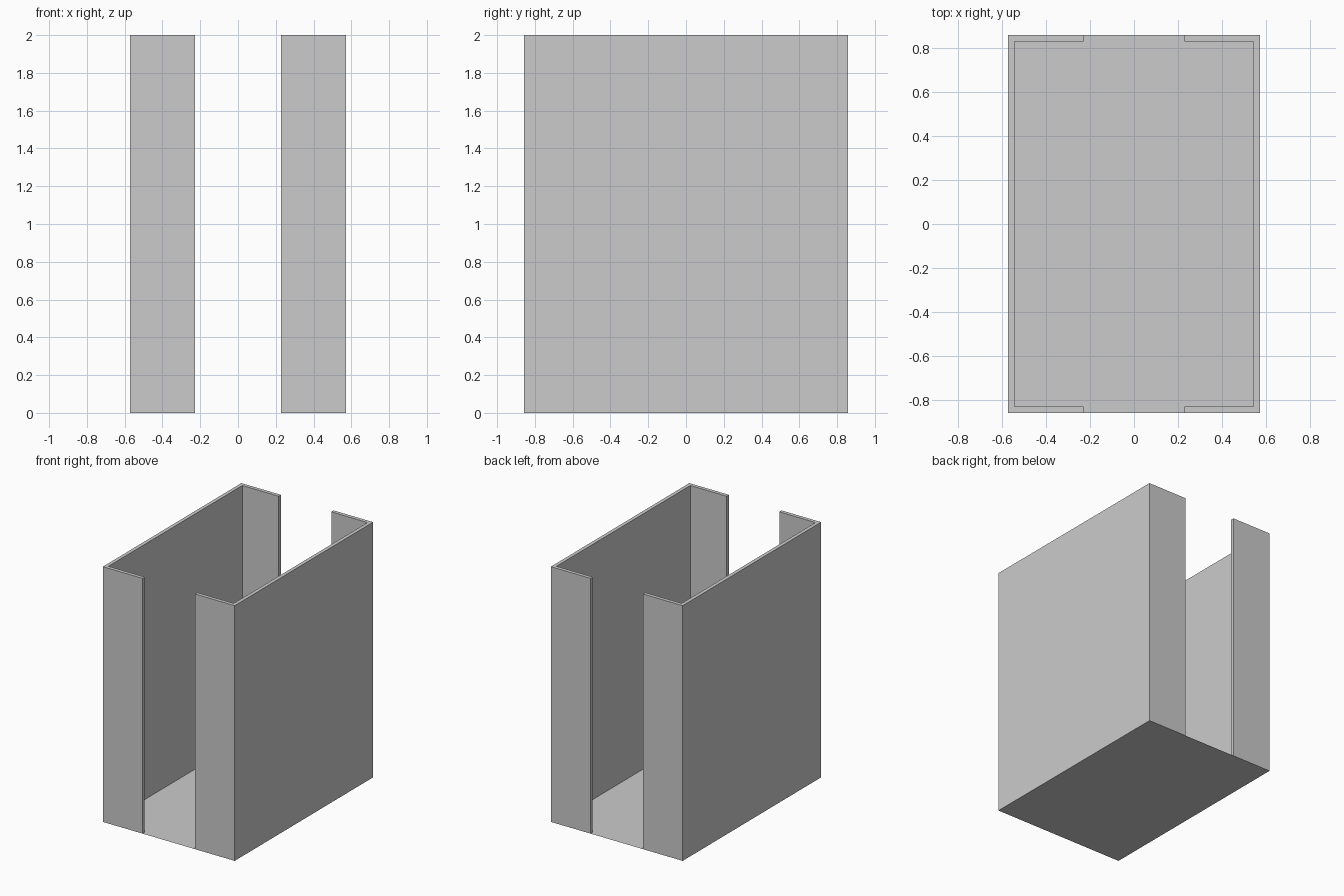
import bpy
import bmesh
from mathutils import Vector

if "Cube" in bpy.data.objects:
    bpy.data.objects.remove(bpy.data.objects["Cube"])

U = 1 / 35                      # board thickness
HX, HY, H = 20 * U, 30 * U, 2.0  # half width, half depth, height
GAP = 8 * U                     # half width of the door opening


def box(name, lo, hi):
    lo, hi = Vector(lo), Vector(hi)
    bm = bmesh.new()
    bmesh.ops.create_cube(bm, size=1)
    for v in bm.verts:
        v.co = (lo + hi) / 2 + v.co * (hi - lo)
    me = bpy.data.meshes.new(name)
    bm.to_mesh(me)
    bm.free()
    ob = bpy.data.objects.new(name, me)
    bpy.context.collection.objects.link(ob)
    return ob


def mirror(ob, y=False):
    # mirror about the world centre (object origins sit there)
    mod = ob.modifiers.new("Mirror", 'MIRROR')
    mod.use_axis = (True, y, False)
    mod.use_mirror_merge = False


# long side walls
mirror(box("side_walls", (HX - U, -HY, 0), (HX, HY, H)))

# narrow panels either side of the front and back openings
mirror(box("doorway_panels", (GAP, -HY, 0), (HX - U, -HY + U, H)), y=True)

# thin floor sheet
bpy.ops.mesh.primitive_plane_add(size=2, location=(0, 0, 0))
floor = bpy.context.object
floor.name = "floor"
floor.scale = (HX, HY, 1)
